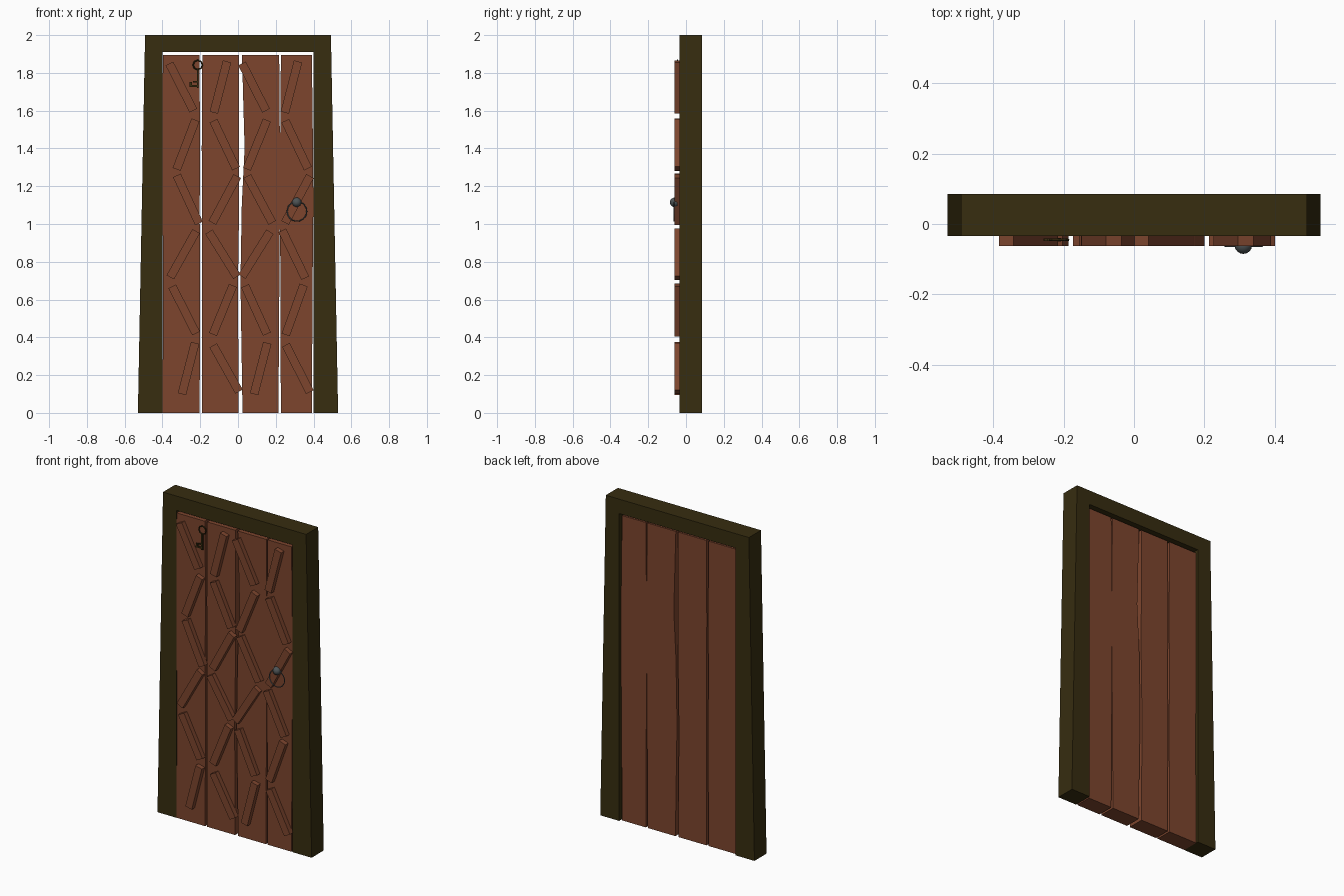
import bpy, bmesh, math
from mathutils import Matrix

if "Cube" in bpy.data.objects:
    bpy.data.objects.remove(bpy.data.objects["Cube"])


def material(name, rgb):
    m = bpy.data.materials.new(name)
    m.diffuse_color = (*rgb, 1)
    m.use_nodes = True
    m.node_tree.nodes["Principled BSDF"].inputs["Base Color"].default_value = m.diffuse_color
    return m


WOOD = material("red brown wood", (0.205, 0.060, 0.027))
FRAME = material("dark olive frame", (0.038, 0.026, 0.005))
IRON = material("grey iron", (0.075, 0.088, 0.092))


def finish(name, bm, mat):
    bmesh.ops.recalc_face_normals(bm, faces=bm.faces)
    me = bpy.data.meshes.new(name)
    bm.to_mesh(me)
    bm.free()
    me.materials.append(mat)
    ob = bpy.data.objects.new(name, me)
    bpy.context.collection.objects.link(ob)
    return ob


def prism(name, pts, y0, y1, mat):
    """Outline in x,z extruded from y0 to y1."""
    bm = bmesh.new()
    face = bm.faces.new([bm.verts.new((x, y0, z)) for x, z in pts])
    ext = bmesh.ops.extrude_face_region(bm, geom=[face])
    for v in ext["geom"]:
        if isinstance(v, bmesh.types.BMVert):
            v.co.y = y1
    return finish(name, bm, mat)


def box(name, x, y, z, sx, sy, sz, mat, turn=0):
    bm = bmesh.new()
    bmesh.ops.create_cube(bm, size=1, matrix=Matrix.Translation((x, y, z))
                          @ Matrix.Rotation(turn, 4, 'Y') @ Matrix.Diagonal((sx, sy, sz, 1)))
    return finish(name, bm, mat)


def ring(name, x, y, z, radius, tube, sides, mat):
    bpy.ops.mesh.primitive_torus_add(location=(x, y, z), rotation=(math.pi / 2, 0, 0),
                                     major_radius=radius, minor_radius=tube,
                                     major_segments=sides, minor_segments=6)
    ob = bpy.context.object
    ob.name = name
    ob.data.materials.append(mat)
    return ob


# Tapered door frame
prism("door_frame", [(-0.53, 0), (-0.40, 0), (-0.40, 1.91), (0.40, 1.91), (0.40, 0),
                     (0.53, 0), (0.492, 2), (-0.492, 2)], -0.034, 0.085, FRAME)

# Uneven planks: left and right edge at each height
heights = (0, 0.7, 1.1, 1.4, 1.895)
planks = [
    ((-.400, -.396, -.400, -.400, -.398), (-.203, -.201, -.203, -.200, -.205)),
    ((-.190, -.191, -.190, -.192, -.189), (.003, .000, .006, .005, .005)),
    ((.024, .013, .020, .035, .021), (.214, .219, .222, .222, .218)),
    ((.227, .224, .223, .223, .227), (.391, .395, .399, .397, .391)),
]
for i, (left, right) in enumerate(planks):
    outline = list(zip(left, heights)) + list(zip(right, heights))[::-1]
    prism(f"plank_{i + 1}", outline, -0.033, 0.07, WOOD)

# Zigzag slats: (centre x, sideways lean from top to bottom), one row per height
rows = [
    (1.725, ((-.300, .127), (-.093, -.07), (.085, .127), (.283, -.07))),
    (1.420, ((-.275, -.10), (-.070, .12), (.100, -.106), (.310, .12))),
    (1.130, ((-.265, .117), (-.070, -.132), (.115, .132), (.315, -.132))),
    (0.840, ((-.290, -.137), (-.080, .148), (.095, -.148), (.295, .122))),
    (0.545, ((-.285, .127), (-.080, -.106), (.095, .116), (.300, -.095))),
    (0.235, ((-.262, -.07), (-.063, .137), (.120, -.07), (.317, .127))),
]
for r, (z, slats) in enumerate(rows):
    for c, (x, lean) in enumerate(slats):
        box(f"slat_{r + 1}_{c + 1}", x, -0.046, z, 0.045, 0.032, 0.28, WOOD,
            -math.asin(lean / 0.28))

# Knob and pull ring
bm = bmesh.new()
bmesh.ops.create_uvsphere(bm, u_segments=16, v_segments=10, radius=0.025,
                          matrix=Matrix.Translation((0.311, -0.060, 1.115)))
knob = finish("knob", bm, IRON)
for p in knob.data.polygons:
    p.use_smooth = True
ring("pull_ring", 0.312, -0.063, 1.067, 0.052, 0.003, 24, IRON)

# Hanging key
ring("key_bow", -0.213, -0.045, 1.842, 0.025, 0.004, 8, FRAME)
box("key_shaft", -0.213, -0.045, 1.770, 0.010, 0.010, 0.10, FRAME)
box("key_bit", -0.235, -0.045, 1.731, 0.045, 0.008, 0.009, FRAME)
box("key_tooth", -0.250, -0.045, 1.742, 0.012, 0.008, 0.018, FRAME)
box("key_collar", -0.226, -0.045, 1.752, 0.022, 0.008, 0.008, FRAME)
